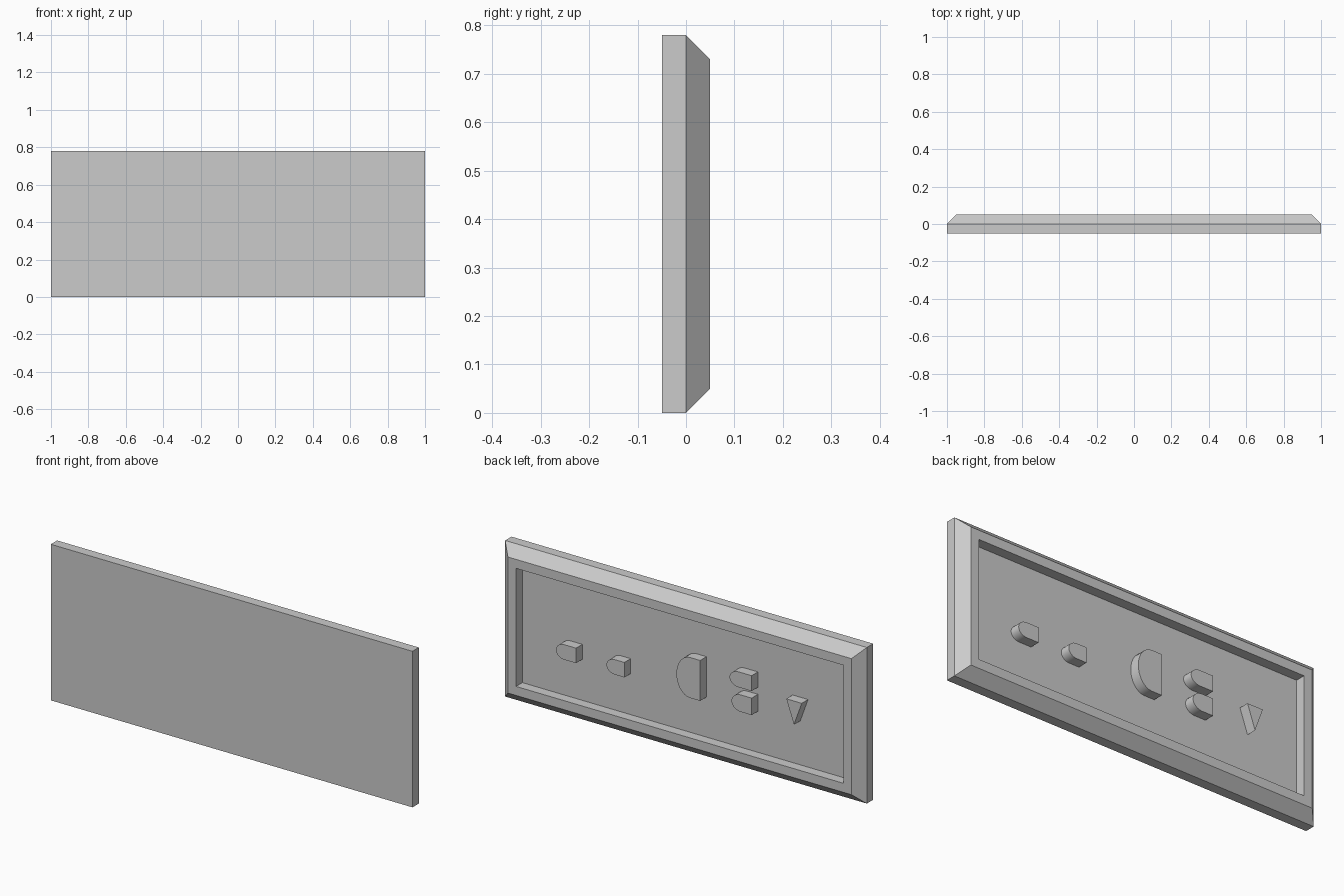
import bpy
import bmesh
import math

cube = bpy.data.objects.get("Cube")
if cube:
    bpy.data.objects.remove(cube, do_unlink=True)

WIDTH, HEIGHT = 2.0, 0.78
FLOOR, RIM = 0.0, 0.05

grey = bpy.data.materials.new("plain_grey")
grey.use_nodes = True
colour = (0.6, 0.6, 0.6, 1)
grey.diffuse_color = colour
grey.node_tree.nodes["Principled BSDF"].inputs["Base Color"].default_value = colour


def loft(name, rings, smooth=False):
    """Skin closed rings of equal point count and cap both ends."""
    bm = bmesh.new()
    loops = [[bm.verts.new(p) for p in ring] for ring in rings]
    n = len(loops[0])
    for a, b in zip(loops, loops[1:]):
        for i in range(n):
            j = (i + 1) % n
            bm.faces.new((a[i], a[j], b[j], b[i]))
    bm.faces.new(loops[0])
    bm.faces.new(loops[-1])
    bmesh.ops.recalc_face_normals(bm, faces=bm.faces)
    mesh = bpy.data.meshes.new(name)
    bm.to_mesh(mesh)
    bm.free()
    mesh.materials.append(grey)
    obj = bpy.data.objects.new(name, mesh)
    bpy.context.collection.objects.link(obj)
    if smooth:
        bpy.ops.object.select_all(action="DESELECT")
        obj.select_set(True)
        bpy.context.view_layer.objects.active = obj
        bpy.ops.object.shade_smooth_by_angle(angle=math.radians(30))
    return obj


def rectangle(inset, y):
    x = WIDTH / 2 - inset
    return [(-x, y, inset), (x, y, inset),
            (x, y, HEIGHT - inset), (-x, y, HEIGHT - inset)]


def raised(name, outline, smooth=False):
    """Raise an outline of (x, z) points from the recess floor to the rim."""
    loft(name, [[(x, y, z) for x, z in outline] for y in (FLOOR - 0.005, RIM)], smooth)


def rounded_block(name, flat_x, round_x, bottom, top, curve):
    """Block with a flat end at flat_x and a half-ellipse end at round_x."""
    mid, half = (top + bottom) / 2, (top - bottom) / 2
    steps = 16
    arc = [(round_x - curve + curve * math.cos(t), mid + half * math.sin(t))
           for t in (math.pi * (i / steps - 0.5) for i in range(steps + 1))]
    raised(name, [(flat_x, bottom)] + arc + [(flat_x, top)], True)


# Plate with chamfered back edge, flat rim and recessed panel
loft("plate", [rectangle(0, -0.05), rectangle(0, 0), rectangle(0.05, RIM),
               rectangle(0.095, RIM), rectangle(0.095, FLOOR)])

# Raised blocks on the recessed panel
rounded_block("outer_block", 0.573, 0.684, 0.30, 0.375, 0.045)
rounded_block("second_block", 0.306, 0.405, 0.30, 0.375, 0.045)
rounded_block("large_block", -0.113, 0.018, 0.295, 0.497, 0.075)
rounded_block("upper_block", -0.398, -0.276, 0.42, 0.497, 0.05)
rounded_block("lower_block", -0.398, -0.287, 0.30, 0.385, 0.05)
raised("wedge_block", [(-0.59, 0.433), (-0.675, 0.433), (-0.632, 0.315)])
